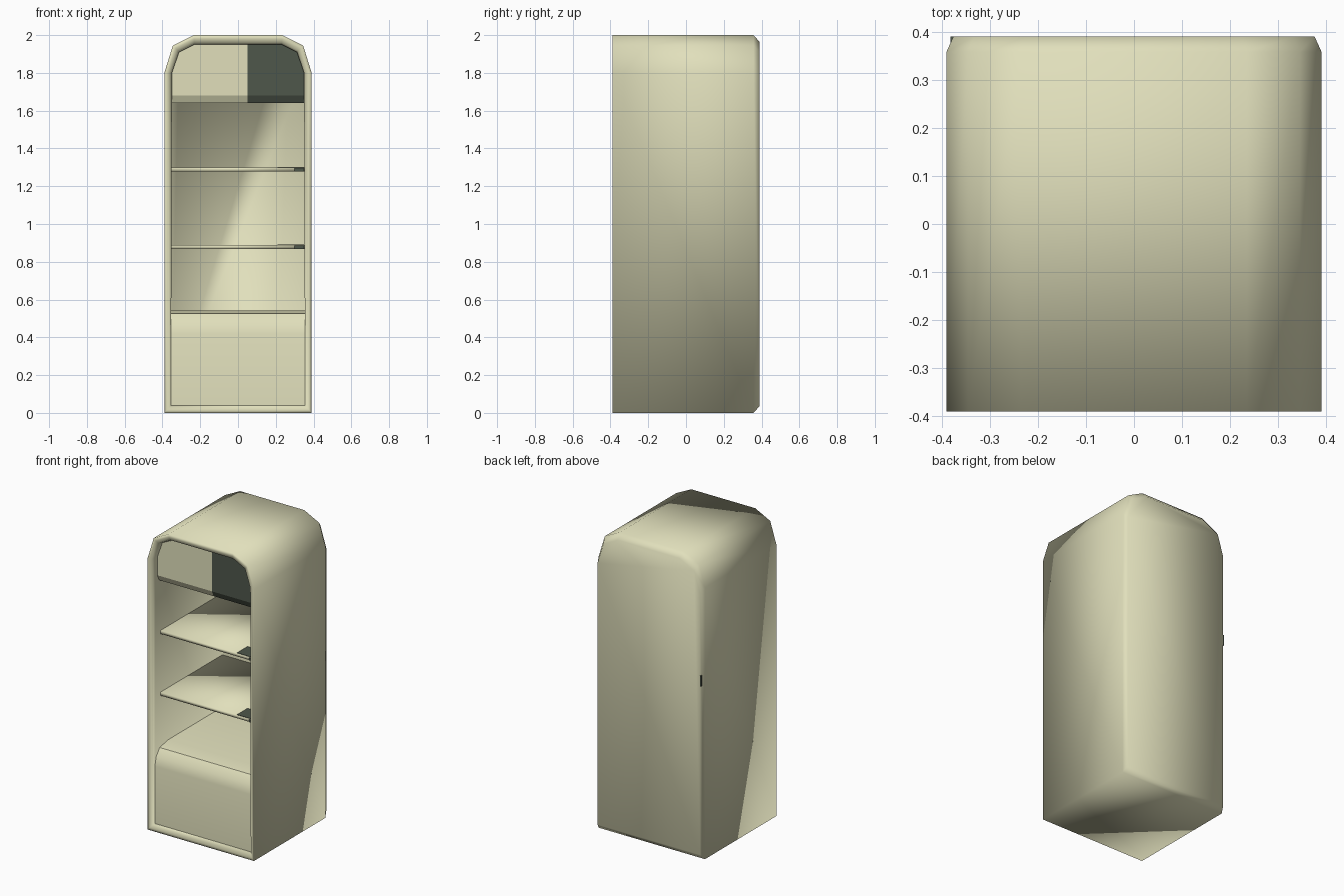
import bpy, bmesh

if "Cube" in bpy.data.objects:
    bpy.data.objects.remove(bpy.data.objects["Cube"])


def material(name, rgb):
    m = bpy.data.materials.new(name)
    m.use_nodes = True
    m.diffuse_color = (*rgb, 1)
    m.node_tree.nodes["Principled BSDF"].inputs["Base Color"].default_value = (*rgb, 1)
    return m


CREAM = material("cream", (0.75, 0.74, 0.5))
DARK = material("dark green grey", (0.077, 0.095, 0.07))


def finish(bm, name, mats, smooth=True):
    bmesh.ops.recalc_face_normals(bm, faces=bm.faces)
    for f in bm.faces:
        f.smooth = smooth
    mesh = bpy.data.meshes.new(name)
    bm.to_mesh(mesh)
    bm.free()
    ob = bpy.data.objects.new(name, mesh)
    bpy.context.collection.objects.link(ob)
    for m in mats:
        mesh.materials.append(m)
    return ob


def loft(rings):
    """Join equal point rings with quads and cap both ends."""
    bm = bmesh.new()
    rows = [[bm.verts.new(p) for p in r] for r in rings]
    n = len(rows[0])
    for a, b in zip(rows, rows[1:]):
        for i in range(n):
            j = (i + 1) % n
            bm.faces.new((a[i], a[j], b[j], b[i]))
    bm.faces.new(rows[0])
    bm.faces.new(rows[-1])
    return bm


def box(name, lo, hi, mat, smooth=False):
    rings = [[(lo[0], y, lo[2]), (hi[0], y, lo[2]), (hi[0], y, hi[2]), (lo[0], y, hi[2])]
             for y in (lo[1], hi[1])]
    return finish(loft(rings), name, [mat], smooth)


def mirrored(half):
    return half + [(-x, z) for x, z in reversed(half)]


# Cabinet shell: arched outline lofted from the back, round the rim, to the inner wall
outer = mirrored([(0.39, 0), (0.39, 1.8), (0.345, 1.945), (0.235, 2)])
inner = mirrored([(0.355, 0.04), (0.35, 1.8), (0.312, 1.91), (0.23, 1.95)])


def ring(y, t=0.0, scale=1.0):
    return [((a + (c - a) * t) * scale, y, 1 + (b + (d - b) * t - 1) * scale)
            for (a, b), (c, d) in zip(outer, inner)]


shell = loft([ring(0.39, scale=0.963), ring(0.358), ring(-0.39), ring(-0.39, 0.4),
              ring(-0.383, 0.8), ring(-0.365, 1), ring(0.34, 1)])
finish(shell, "cabinet_shell", [CREAM])

# Base block with a rounded front top edge
side = [(-0.365, 0.03), (-0.365, 0.42), (-0.352, 0.48), (-0.315, 0.525),
        (-0.23, 0.543), (0.35, 0.543), (0.35, 0.03)]
base = finish(loft([[(x, y, z) for y, z in side] for x in (-0.355, 0.355)]),
              "base_block", [CREAM])
bpy.context.view_layer.objects.active = base
base.select_set(True)
bpy.ops.object.shade_smooth_by_angle()
base.select_set(False)

# Header panel, dark on one side, with a chamfered lower edge
arch = mirrored([(0.352, 1.64), (0.352, 1.8), (0.313, 1.912), (0.23, 1.952)])
head = loft([[(x, y, max(z, low)) for x, z in arch]
             for y, low in ((-0.345, 1.68), (-0.325, 1.64), (-0.25, 1.64))])
bmesh.ops.bisect_plane(head, geom=head.verts[:] + head.edges[:] + head.faces[:],
                       plane_co=(0.05, 0, 0), plane_no=(1, 0, 0))
for f in head.faces:
    f.material_index = int(f.calc_center_median().x > 0.05)
finish(head, "header_panel", [CREAM, DARK], smooth=False)

# Shelves, each with a dark label wrapped over the front corner
for name, z in (("upper", 1.278), ("lower", 0.868)):
    box(name + "_shelf", (-0.354, -0.31, z), (0.354, 0.345, z + 0.022), CREAM, True)
    box(name + "_label_front", (0.3, -0.314, z), (0.35, -0.309, z + 0.018), DARK)
    box(name + "_label_top", (0.21, -0.31, z + 0.02), (0.35, -0.2, z + 0.024), DARK)

# Small dark fitting on the rear corner
box("rear_fitting", (-0.382, 0.37, 1.155), (-0.368, 0.39, 1.225), DARK)
